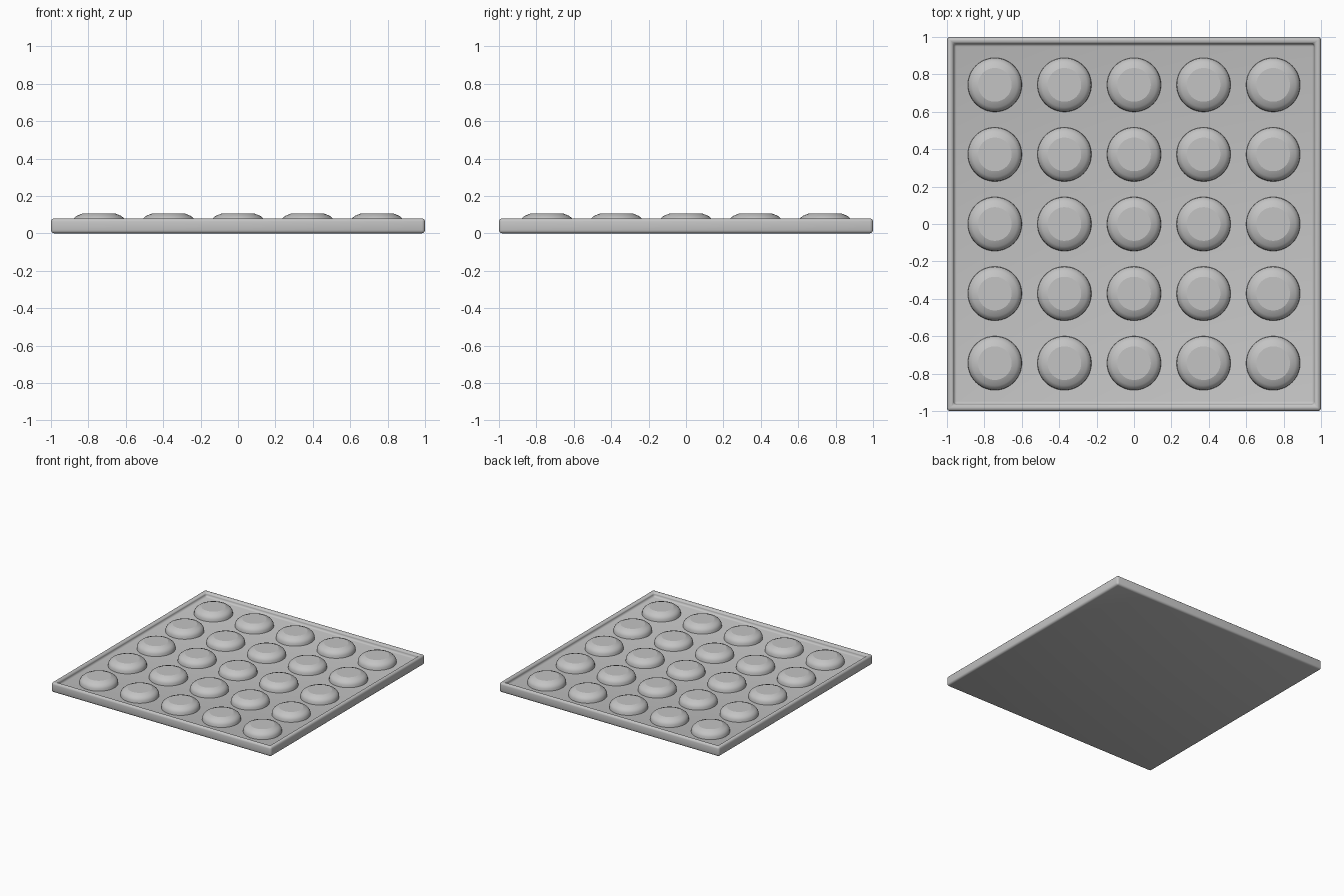
import bpy, bmesh, math

cube = bpy.data.objects.get("Cube")
if cube:
    bpy.data.objects.remove(cube, do_unlink=True)

# Single plain grey
grey = bpy.data.materials.new("light_grey")
grey.use_nodes = True
grey.diffuse_color = (0.55, 0.55, 0.55, 1)
grey.node_tree.nodes["Principled BSDF"].inputs["Base Color"].default_value = grey.diffuse_color

HEIGHT, FLOOR, RIM = 0.08, 0.045, 0.05
SPACING, COUNT, SIDES = 0.372, 5, 48


def make_object(name, bm):
    mesh = bpy.data.meshes.new(name)
    bm.normal_update()
    bm.to_mesh(mesh)
    bm.free()
    mesh.materials.append(grey)
    obj = bpy.data.objects.new(name, mesh)
    bpy.context.collection.objects.link(obj)
    return obj


# Shallow square tray: slab with an inset, sunken floor and rounded edges
bm = bmesh.new()
bmesh.ops.create_cube(bm, size=1)
for v in bm.verts:
    v.co = (v.co.x * 2, v.co.y * 2, (v.co.z + 0.5) * HEIGHT)
bm.normal_update()
top = max(bm.faces, key=lambda f: f.calc_center_median().z)
bmesh.ops.inset_region(bm, faces=[top], thickness=RIM)
floor = bmesh.ops.extrude_face_region(bm, geom=[top])
for v in (g for g in floor["geom"] if isinstance(g, bmesh.types.BMVert)):
    v.co.z = FLOOR
if top.is_valid:
    bmesh.ops.delete(bm, geom=[top], context="FACES_ONLY")
bmesh.ops.recalc_face_normals(bm, faces=bm.faces)
for f in bm.faces:
    f.smooth = True
tray = make_object("tray", bm)
bevel = tray.modifiers.new("rounded_edges", "BEVEL")
bevel.width = 0.017
bevel.segments = 3

# Round stud: convex flank rising to a flat top with a crisp edge
profile = [(0.145, FLOOR - 0.005), (0.143, 0.065), (0.135, 0.08),
           (0.12, 0.093), (0.09, 0.105)]
bm = bmesh.new()
rings = []
for r, z in profile:
    rings.append([bm.verts.new((r * math.cos(a), r * math.sin(a), z))
                  for a in (math.tau * i / SIDES for i in range(SIDES))])
for low, high in zip(rings, rings[1:]):
    for i in range(SIDES):
        j = (i + 1) % SIDES
        bm.faces.new((low[i], low[j], high[j], high[i]))
cap = bm.faces.new(rings[-1])
for f in bm.faces:
    f.smooth = True
for e in cap.edges:
    e.smooth = False
first = make_object("stud", bm)

# Grid of studs sharing one mesh
half = (COUNT - 1) / 2
for row in range(COUNT):
    for col in range(COUNT):
        stud = first if row == col == 0 else first.copy()
        if stud is not first:
            bpy.context.collection.objects.link(stud)
        stud.name = f"stud_row{row + 1}_column{col + 1}"
        stud.location = ((col - half) * SPACING, (row - half) * SPACING, 0)
